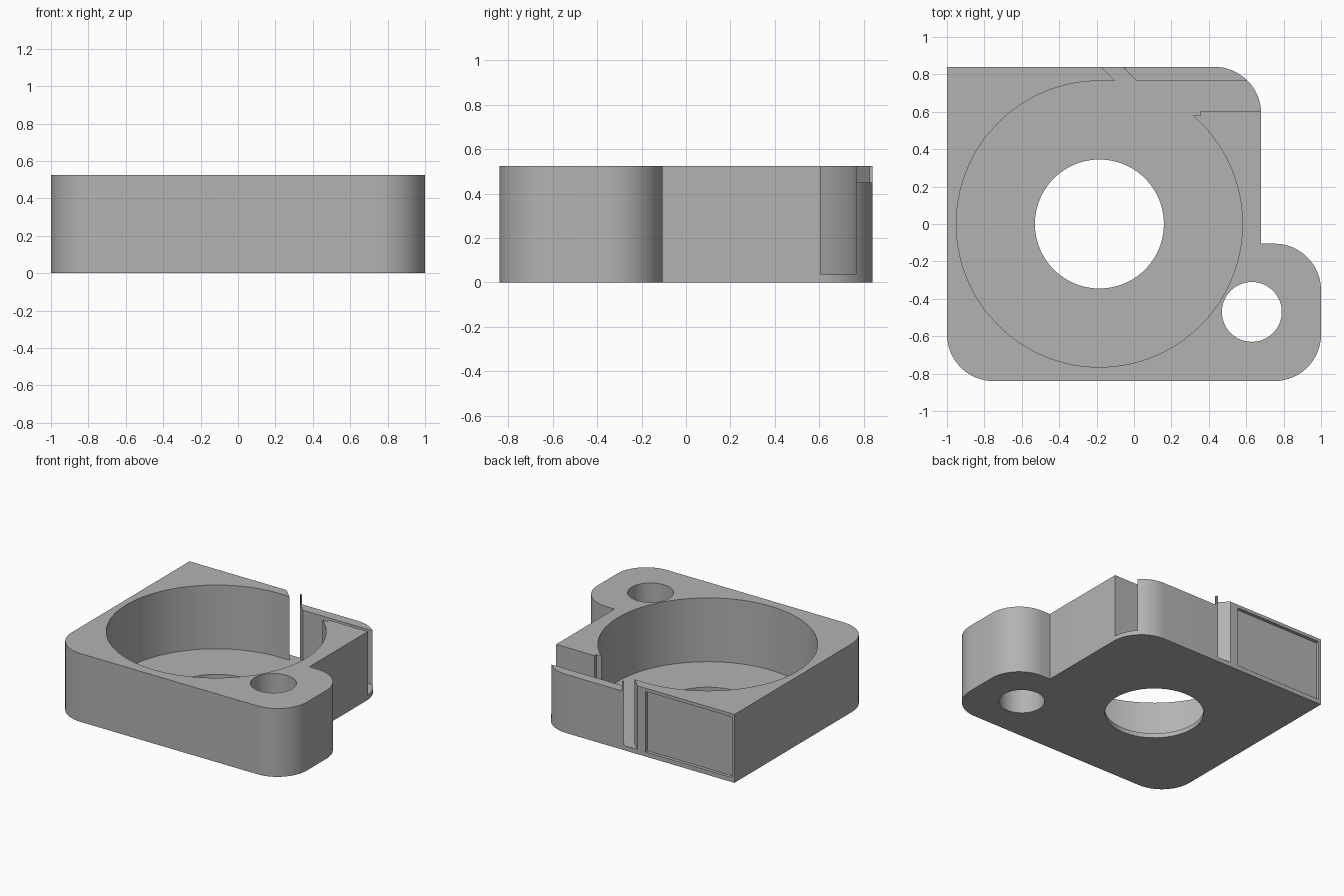
import bpy, bmesh, math

cube = bpy.data.objects.get("Cube")
if cube:
    bpy.data.objects.remove(cube, do_unlink=True)

HEIGHT, FLOOR = 0.525, 0.035
CX, BORE = -0.185, 0.765

grey = bpy.data.materials.new("plain grey")
grey.use_nodes = True
colour = (0.45, 0.45, 0.45, 1)
grey.diffuse_color = colour
grey.node_tree.nodes["Principled BSDF"].inputs["Base Color"].default_value = colour


def arc(x, y, r, start, end, steps):
    angles = [math.radians(start + (end - start) * i / steps) for i in range(steps + 1)]
    return [(x + r * math.cos(a), y + r * math.sin(a)) for a in angles]


def prism(name, outline, bottom, top):
    bm = bmesh.new()
    face = bm.faces.new([bm.verts.new((x, y, bottom)) for x, y in outline])
    out = bmesh.ops.extrude_face_region(bm, geom=[face])
    verts = [v for v in out["geom"] if isinstance(v, bmesh.types.BMVert)]
    bmesh.ops.translate(bm, vec=(0, 0, top - bottom), verts=verts)
    bmesh.ops.recalc_face_normals(bm, faces=bm.faces)
    mesh = bpy.data.meshes.new(name)
    bm.to_mesh(mesh)
    bm.free()
    obj = bpy.data.objects.new(name, mesh)
    bpy.context.collection.objects.link(obj)
    mesh.materials.append(grey)
    return obj


def rect(x0, x1, y0, y1):
    return [(x0, y0), (x1, y0), (x1, y1), (x0, y1)]


# Block with rounded corners and a mounting ear
R = 0.25
outline = [(-1, 0.84)]
outline += arc(-1 + R, -0.84 + R, R, 180, 270, 16)
outline += arc(1 - R, -0.84 + R, R, 270, 360, 16)
outline += arc(1 - R, -0.105 - R, R, 0, 90, 16)
outline += [(0.68, -0.105)]
outline += arc(0.68 - R, 0.84 - R, R, 0, 90, 16)
housing = prism("fan_housing", outline, 0, HEIGHT)

# Round chamber joined to the side outlet and the slanted slit
chamber = arc(CX, 0, BORE, 49.3, -270, 96)
chamber += [(-0.1, BORE), (-0.235, 0.9), (-0.12, 0.9), (0.015, BORE),
            (0.8, BORE), (0.8, 0.605), (0.355, 0.605), (0.355, 0.58)]

cutters = [
    prism("chamber_cutter", chamber, FLOOR, 0.8),
    prism("inlet_cutter", arc(CX, 0, 0.345, 0, 354, 59), -0.2, 0.3),
    prism("ear_hole_cutter", arc(0.63, -0.47, 0.16, 0, 352.5, 47), -0.2, 0.8),
    # Lowered outlet wall
    prism("wall_cutter", rect(-0.045, 0.9, 0.74, 0.95), 0.45, 0.8),
    # Shallow panel in the back face
    prism("panel_cutter", rect(-0.98, -0.245, 0.815, 0.9), FLOOR, HEIGHT - 0.025),
]
for cutter in cutters:
    cutter.hide_render = True
    mod = housing.modifiers.new(cutter.name, 'BOOLEAN')
    mod.operation = 'DIFFERENCE'
    mod.solver = 'EXACT'
    mod.object = cutter

# Bake the cuts and remove the cutters
bpy.context.view_layer.update()
evaluated = housing.evaluated_get(bpy.context.evaluated_depsgraph_get())
baked = bpy.data.meshes.new_from_object(evaluated)
housing.modifiers.clear()
housing.data = baked
baked.materials.clear()
baked.materials.append(grey)
for face in baked.polygons:
    face.material_index = 0
for cutter in cutters:
    bpy.data.objects.remove(cutter, do_unlink=True)

# Smooth rounds, crisp edges
bpy.ops.object.select_all(action='DESELECT')
housing.select_set(True)
bpy.context.view_layer.objects.active = housing
bpy.ops.object.shade_smooth_by_angle(angle=math.radians(30))
